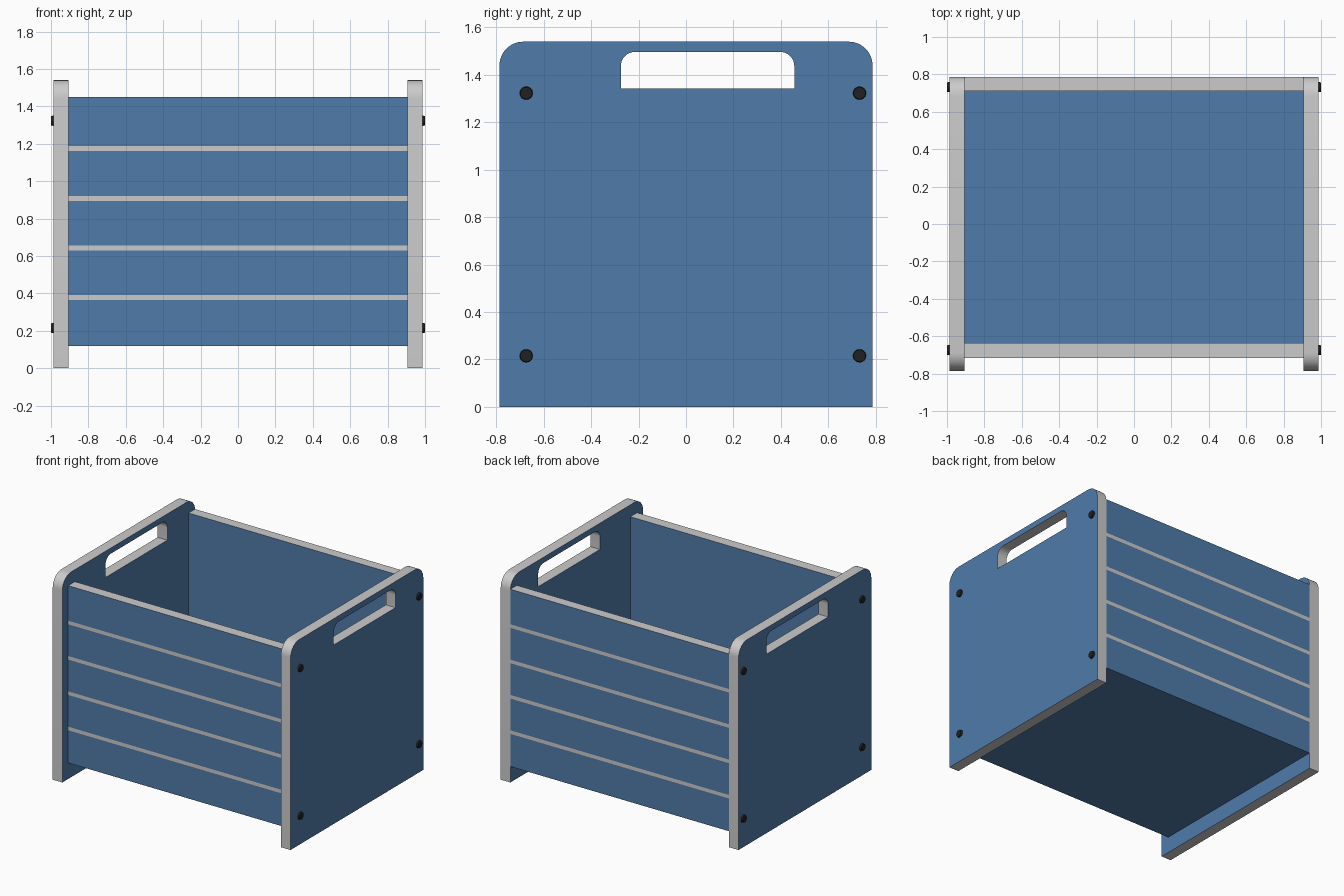
import bpy, bmesh, math

if "Cube" in bpy.data.objects:
    bpy.data.objects.remove(bpy.data.objects["Cube"])


def material(name, rgb):
    m = bpy.data.materials.new(name)
    m.diffuse_color = (*rgb, 1)
    m.use_nodes = True
    m.node_tree.nodes["Principled BSDF"].inputs["Base Color"].default_value = m.diffuse_color
    return m


BLUE = material("blue_board", (0.08, 0.20, 0.40))
GREY = material("grey_edge", (0.6, 0.6, 0.6))
BLACK = material("black_screw", (0.015, 0.015, 0.015))


def finish(name, bm, mats, smooth=False):
    me = bpy.data.meshes.new(name)
    bmesh.ops.recalc_face_normals(bm, faces=bm.faces)
    bm.to_mesh(me)
    bm.free()
    for m in mats:
        me.materials.append(m)
    ob = bpy.data.objects.new(name, me)
    bpy.context.collection.objects.link(ob)
    if smooth:
        bpy.ops.object.select_all(action='DESELECT')
        ob.select_set(True)
        bpy.context.view_layer.objects.active = ob
        bpy.ops.object.shade_smooth_by_angle(angle=math.radians(35))
    return ob


def arch(y0, y1, z0, z1, r, n=8):
    """Rectangle in y and z with its two upper corners rounded."""
    pts = [(y0, z0), (y1, z0)]
    for cy, start in ((y1 - r, 0), (y0 + r, 90)):
        for i in range(n + 1):
            a = math.radians(start + 90 * i / n)
            pts.append((cy + r * math.cos(a), z1 - r + r * math.sin(a)))
    return pts


def side_panel(name, x0, x1):
    bm = bmesh.new()
    edges = []
    for loop in (arch(-0.787, 0.787, 0, 1.54, 0.1),
                 arch(-0.275, 0.457, 1.343, 1.497, 0.06)):
        vs = [bm.verts.new((x0, y, z)) for y, z in loop]
        edges += [bm.edges.new((vs[i - 1], vs[i])) for i in range(len(vs))]
    bmesh.ops.triangle_fill(bm, edges=edges, use_beauty=True)
    ext = bmesh.ops.extrude_face_region(bm, geom=bm.faces[:], use_keep_orig=True)
    for v in ext["geom"]:
        if isinstance(v, bmesh.types.BMVert):
            v.co.x = x1
    bm.normal_update()
    for f in bm.faces:
        f.material_index = 0 if abs(f.normal.x) > 0.9 else 1
    finish(name, bm, (BLUE, GREY), smooth=True)


def box(bm, x, y, z):
    g = bmesh.ops.create_cube(bm, size=1)
    for v in g["verts"]:
        v.co = [(a + b) / 2 + c * (b - a) for (a, b), c in zip((x, y, z), v.co)]


def striped_wall(name, y0, y1, outward):
    """Board with a grey top edge and four flush grey stripes outside."""
    bm = bmesh.new()
    box(bm, (-0.907, 0.907), (y0, y1), (0.12, 1.45))
    stripes = [(0.365 + 0.265 * i, 0.392 + 0.265 * i) for i in range(4)]
    for z in [v for s in stripes for v in s]:
        bmesh.ops.bisect_plane(bm, geom=bm.verts[:] + bm.edges[:] + bm.faces[:],
                               plane_co=(0, 0, z), plane_no=(0, 0, 1))
    bm.normal_update()
    for f in bm.faces:
        z = f.calc_center_median().z
        striped = f.normal.y * outward > 0.9 and any(a < z < b for a, b in stripes)
        f.material_index = 1 if striped or f.normal.z > 0.9 else 0
    finish(name, bm, (BLUE, GREY))


# Side panels with handle holes
side_panel("left_panel", -0.987, -0.907)
side_panel("right_panel", 0.907, 0.987)

# Front wall is set back, back wall is flush with the panel edges
striped_wall("front_wall", -0.717, -0.637, -1)
striped_wall("back_wall", 0.71, 0.787, 1)

# Floor board between the walls
bm = bmesh.new()
box(bm, (-0.907, 0.907), (-0.637, 0.71), (0.12, 0.20))
finish("floor_board", bm, (BLUE,))

# Screw heads on both side panels
for side, sx in (("left", -1), ("right", 1)):
    for depth, y in (("front", -0.674), ("back", 0.732)):
        for level, z in (("lower", 0.215), ("upper", 1.323)):
            bm = bmesh.new()
            bmesh.ops.create_cone(bm, cap_ends=True, segments=24, radius1=0.029,
                                  radius2=0.025, depth=0.02)
            ob = finish(f"{side}_{depth}_{level}_screw", bm, (BLACK,), smooth=True)
            ob.rotation_euler.y = sx * math.pi / 2
            ob.location = (sx * 0.99, y, z)
